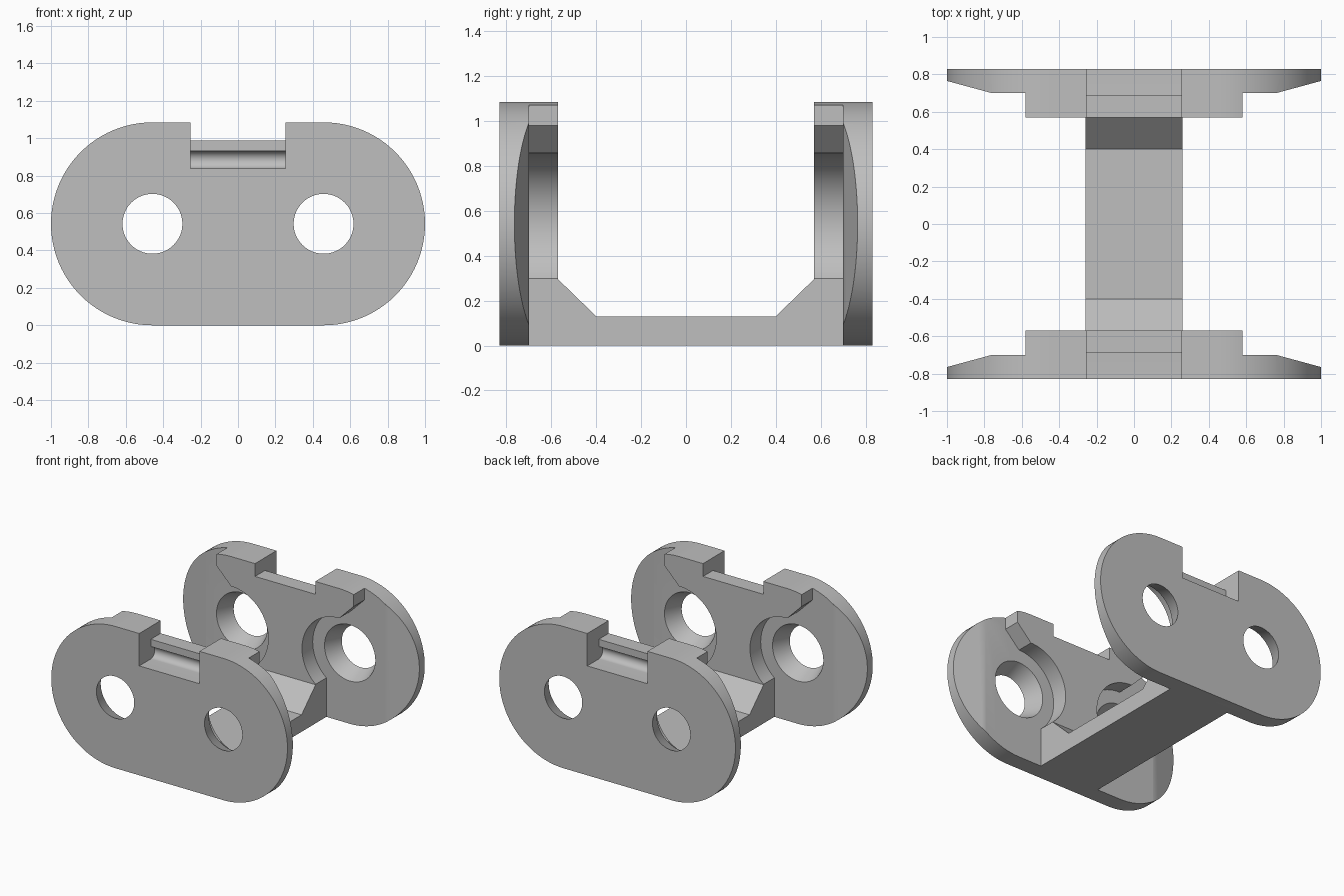
import bpy, bmesh, math
from mathutils import Matrix, Vector

cube = bpy.data.objects.get("Cube")
if cube:
    bpy.data.objects.remove(cube, do_unlink=True)

R = 0.5425             # end radius, also half the plate height
CX, CZ = 1 - R, R      # pivot hole centre
OUT, MID, INN = -0.83, -0.70, -0.57   # plate layers along y

grey = bpy.data.materials.new("grey plastic")
grey.use_nodes = True
colour = (0.52, 0.52, 0.52, 1)
grey.diffuse_color = colour
grey.node_tree.nodes["Principled BSDF"].inputs["Base Color"].default_value = colour


def arc(cx, cy, r, a0, a1, n=32):
    angles = [math.radians(a0 + (a1 - a0) * i / n) for i in range(n + 1)]
    return [(cx + r * math.cos(a), cy + r * math.sin(a)) for a in angles]


def add_object(name, bm):
    bmesh.ops.recalc_face_normals(bm, faces=bm.faces)
    mesh = bpy.data.meshes.new(name)
    bm.to_mesh(mesh)
    bm.free()
    mesh.materials.append(grey)
    obj = bpy.data.objects.new(name, mesh)
    bpy.context.collection.objects.link(obj)
    return obj


def prism(name, outline, axis, lo, hi):
    """Extrude a 2D outline along the named axis, from lo to hi."""
    place = {"x": lambda a, b: (lo, a, b),
             "y": lambda a, b: (a, lo, b),
             "z": lambda a, b: (a, b, lo)}[axis]
    bm = bmesh.new()
    face = bm.faces.new([bm.verts.new(place(a, b)) for a, b in outline])
    new = bmesh.ops.extrude_face_region(bm, geom=[face])["geom"]
    step = Vector([(hi - lo) * (axis == k) for k in "xyz"])
    bmesh.ops.translate(bm, vec=step, verts=[v for v in new if isinstance(v, bmesh.types.BMVert)])
    return add_object(name, bm)


def hole_cutter(x):
    """Conical hole, wider on the inside face."""
    r_out, r_in, extra = 0.16, 0.215, 0.02
    slope = (r_in - r_out) / (MID - OUT)
    bm = bmesh.new()
    bmesh.ops.create_cone(bm, cap_ends=True, segments=64,
                          radius1=r_in + slope * extra, radius2=r_out - slope * extra,
                          depth=MID - OUT + 2 * extra)
    turn = Matrix.Translation((x, (OUT + MID) / 2, CZ)) @ Matrix.Rotation(math.pi / 2, 4, "X")
    bmesh.ops.transform(bm, matrix=turn, verts=bm.verts)
    return add_object("hole_cutter", bm)


def smooth(obj):
    bpy.ops.object.select_all(action="DESELECT")
    obj.select_set(True)
    bpy.context.view_layer.objects.active = obj
    bpy.ops.object.shade_smooth_by_angle(angle=math.radians(25))


# Side plate: rounded slab
outline = arc(CX, CZ, R, -90, 90, 48) + arc(-CX, CZ, R, 90, 270, 48)
front_plate = prism("front_side_plate", outline, "y", OUT, INN)

# Cutters for the stepped inner wall, tapered ends and pivot holes
hub = 0.315
waist = 0.258
end = 180 + math.degrees(math.acos((CX - waist) / hub))
step = [(1.2, 1.2), (0.58, 1.2), (0.58, 0.98)]
step += arc(CX, CZ, hub, 90, end) + [(waist, -0.1), (1.2, -0.1)]
taper = [(0.65, -0.67), (1.1, -0.792), (1.1, -0.5), (0.65, -0.5)]
cutters = []
for s in (1, -1):
    cutters.append(prism("step_cutter", [(s * x, z) for x, z in step], "y", MID, -0.4))
    cutters.append(prism("taper_cutter", [(s * x, y) for x, y in taper], "z", -0.1, 1.2))
    cutters.append(hole_cutter(s * CX))

# Top notch with an undercut groove below the lip
lip_y, floor, lip_low, lip_top = -0.69, 0.837, 0.932, 0.987
half = (lip_low - floor) / 2
notch = [(-0.9, floor)] + arc(lip_y, floor + half, half, -90, 90, 20)
notch += [(lip_y, lip_top), (-0.4, lip_top), (-0.4, 1.2), (-0.9, 1.2)]
cutters.append(prism("notch_cutter", notch, "x", -0.255, 0.255))

for cutter in cutters:
    cutter.hide_render = True
    mod = front_plate.modifiers.new("cut", "BOOLEAN")
    mod.operation = "DIFFERENCE"
    mod.solver = "EXACT"
    mod.object = cutter

# Apply the cuts and drop the cutters
graph = bpy.context.evaluated_depsgraph_get()
cut_mesh = bpy.data.meshes.new_from_object(front_plate.evaluated_get(graph))
front_plate.modifiers.clear()
front_plate.data = cut_mesh
for cutter in cutters:
    bpy.data.objects.remove(cutter, do_unlink=True)
smooth(front_plate)

# Opposite plate is the same part turned around
back_plate = front_plate.copy()
back_plate.data = front_plate.data.copy()
back_plate.name = "back_side_plate"
back_plate.data.transform(Matrix.Rotation(math.pi, 4, "Z"))
bpy.context.collection.objects.link(back_plate)

# Crossbar with sloped gussets joining the plates
bar = [(INN, 0), (-INN, 0), (-INN, 0.295), (0.4, 0.13), (-0.4, 0.13), (INN, 0.295)]
prism("crossbar", bar, "x", -waist, waist)
